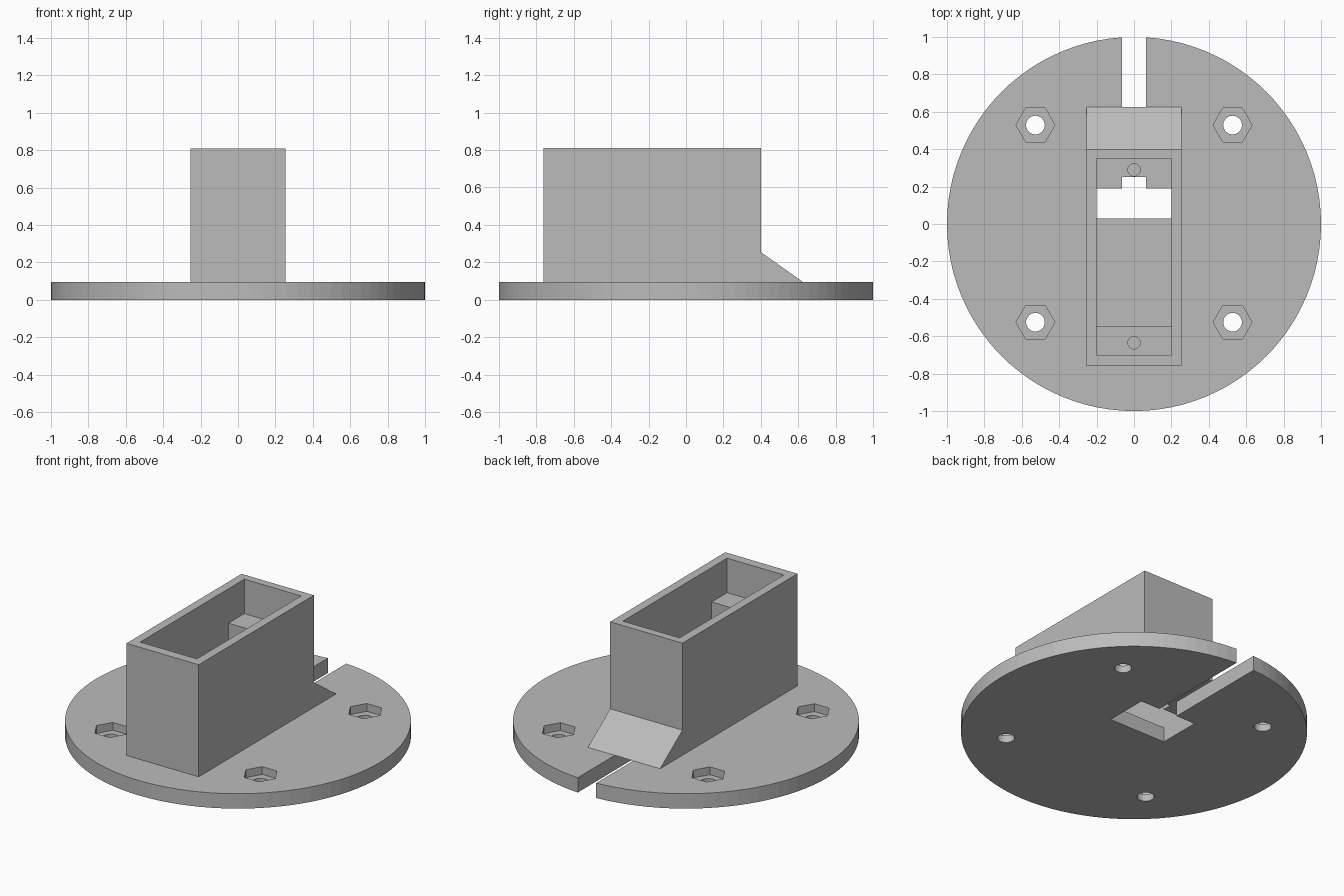
import bpy, bmesh, math
from mathutils import Matrix, Vector

cube = bpy.data.objects.get("Cube")
if cube:
    bpy.data.objects.remove(cube, do_unlink=True)

grey = bpy.data.materials.new("plain grey")
grey.use_nodes = True
COLOUR = (0.5, 0.5, 0.5, 1)
grey.diffuse_color = COLOUR
grey.node_tree.nodes["Principled BSDF"].inputs["Base Color"].default_value = COLOUR

T = 0.095        # plate thickness
TOP = 0.81       # housing rim
LEDGE = 0.59     # top of the mounting ledges
W = 0.255        # housing half width
INNER = 0.2      # cavity half width
SLOT = 0.065     # cable slot half width


def finish(name, bm):
    bmesh.ops.recalc_face_normals(bm, faces=bm.faces)
    mesh = bpy.data.meshes.new(name)
    bm.to_mesh(mesh)
    bm.free()
    mesh.materials.append(grey)
    obj = bpy.data.objects.new(name, mesh)
    bpy.context.collection.objects.link(obj)
    return obj


def box(name, half, y0, y1, z0, z1):
    bm = bmesh.new()
    place = Matrix.Translation((0, (y0 + y1) / 2, (z0 + z1) / 2))
    size = Matrix.Diagonal((half * 2, y1 - y0, z1 - z0, 1))
    bmesh.ops.create_cube(bm, size=1, matrix=place @ size)
    return finish(name, bm)


def cylinder(name, r, x, y, z0, z1, sides):
    bm = bmesh.new()
    bmesh.ops.create_cone(bm, cap_ends=True, segments=sides, radius1=r, radius2=r,
                          depth=z1 - z0, matrix=Matrix.Translation((x, y, (z0 + z1) / 2))
                          @ Matrix.Rotation(math.pi / 2, 4, 'Z'))
    return finish(name, bm)


def cut(obj, cutters):
    for c in cutters:
        c.hide_render = True
        mod = obj.modifiers.new("cut", 'BOOLEAN')
        mod.operation = 'DIFFERENCE'
        mod.solver = 'EXACT'
        mod.object = c
    bpy.context.view_layer.update()
    deps = bpy.context.evaluated_depsgraph_get()
    mesh = bpy.data.meshes.new_from_object(obj.evaluated_get(deps))
    obj.modifiers.clear()
    obj.data = mesh
    for c in cutters:
        bpy.data.objects.remove(c, do_unlink=True)


# Round base plate with cable opening, slot, and four bolt holes with nut pockets
plate = cylinder("base_plate", 1, 0, 0, 0, T, 96)
cutters = [box("opening_cutter", INNER, 0.03, 0.305, -0.1, 0.2),
           box("slot_cutter", SLOT, 0.25, 1.2, -0.15, 0.25)]
for sx in (-1, 1):
    for sy in (-1, 1):
        x, y = sx * 0.527, sy * 0.527 + 0.002
        cutters.append(cylinder("bolt_cutter", 0.05, x, y, -0.1, 0.2, 32))
        # hexagon with points towards the sides
        cutters.append(cylinder("nut_cutter", 0.104, x, y, 0.045, 0.25, 6))
cut(plate, cutters)

# Open housing with a ledge at each end, cable notch and screw holes
housing = box("housing", W, -0.76, 0.4, T, TOP)
cut(housing, [box("cavity_cutter", INNER, -0.545, 0.19, 0, 1),
              box("pocket_cutter", INNER, -0.7, 0.35, LEDGE, 1.1),
              box("notch_cutter", SLOT, 0.1, 0.25, -0.1, 1.2),
              cylinder("back_screw_cutter", 0.033, 0, 0.29, 0.3, 0.9, 24),
              cylinder("front_screw_cutter", 0.033, 0, -0.635, 0.3, 0.9, 24)])

# Sloped brace behind the housing
bm = bmesh.new()
profile = [(0.4, T), (0.625, T), (0.4, 0.255)]
face = bm.faces.new([bm.verts.new((-W, y, z)) for y, z in profile])
ext = bmesh.ops.extrude_face_region(bm, geom=[face])
bmesh.ops.translate(bm, vec=Vector((2 * W, 0, 0)),
                    verts=[v for v in ext["geom"] if isinstance(v, bmesh.types.BMVert)])
finish("rear_brace", bm)
